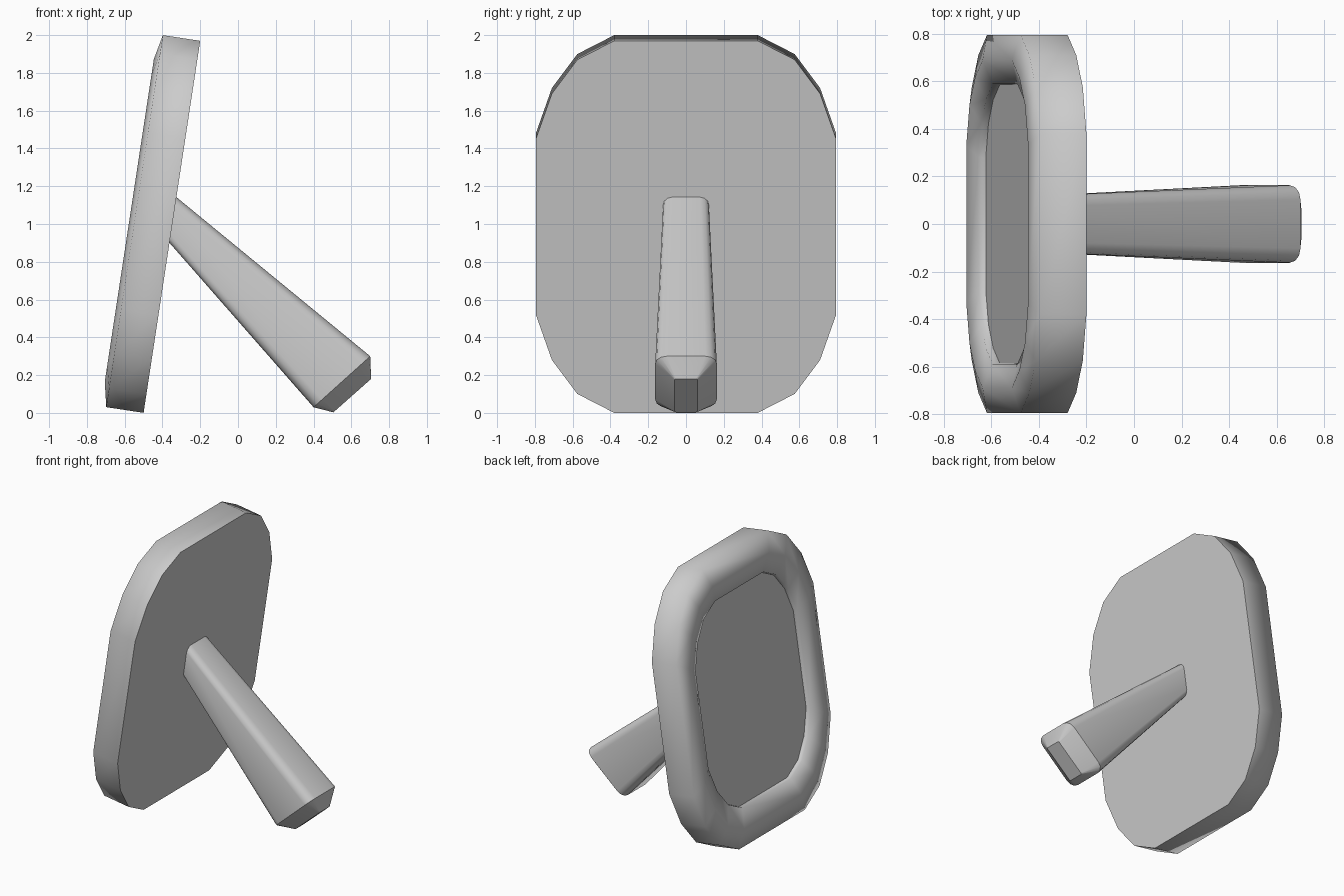
import bpy, bmesh, math
from mathutils import Vector

if "Cube" in bpy.data.objects:
    bpy.data.objects.remove(bpy.data.objects["Cube"])


def loft(name, rings, angle):
    """Skin a list of matching closed rings, cap both ends, smooth by angle."""
    bm = bmesh.new()
    loops = [[bm.verts.new(p) for p in ring] for ring in rings]
    n = len(loops[0])
    for a, b in zip(loops, loops[1:]):
        for i in range(n):
            j = (i + 1) % n
            bm.faces.new((a[i], a[j], b[j], b[i]))
    bm.faces.new(loops[0][::-1])
    bm.faces.new(loops[-1])
    bmesh.ops.recalc_face_normals(bm, faces=bm.faces)
    mesh = bpy.data.meshes.new(name)
    bm.to_mesh(mesh)
    bm.free()
    obj = bpy.data.objects.new(name, mesh)
    bpy.context.collection.objects.link(obj)
    bpy.ops.object.select_all(action='DESELECT')
    obj.select_set(True)
    bpy.context.view_layer.objects.active = obj
    bpy.ops.object.shade_smooth_by_angle(angle=math.radians(angle))
    return obj


# Leaning frame: one outline quarter mirrored, lofted along the tilted normal
tilt = math.radians(8.65)
centre = Vector((-0.35, 0, 0.985))
along = Vector((math.sin(tilt), 0, math.cos(tilt)))
normal = Vector((-math.cos(tilt), 0, math.sin(tilt)))
quarter = [(0.795, 0.47), (0.71, 0.713), (0.575, 0.895), (0.38, 0.996)]
half = quarter + [(-y, v) for y, v in reversed(quarter)]
outline = half + [(-y, -v) for y, v in half]


def frame_ring(scale, depth):
    return [centre + Vector((0, y * scale, 0)) + along * (v * scale) + normal * depth
            for y, v in outline]


# back edge, front edge, rim crest, inner lip, recessed panel
steps = [(1, 0), (1, 0.2), (0.868, 0.228), (0.74, 0.195), (0.736, 0.165)]
loft("picture_frame", [frame_ring(s, d) for s, d in steps], 80)


# Tapered support leg: rounded rectangles between an upper and a lower edge
def leg_ring(top, bottom, half_width, radius):
    a, b = Vector((top[0], 0, top[1])), Vector((bottom[0], 0, bottom[1]))
    h = (a - b).length / 2
    mid, up = (a + b) / 2, (a - b).normalized()
    ring = []
    for q, (sy, sz) in enumerate([(1, 1), (-1, 1), (-1, -1), (1, -1)]):
        for k in range(4):
            t = math.radians(90 * q + 30 * k)
            y = sy * (half_width - radius) + radius * math.cos(t)
            z = sz * (h - radius) + radius * math.sin(t)
            ring.append(mid + Vector((0, y, 0)) + up * z)
    return ring


loft("support_leg", [
    leg_ring((-0.36, 1.17), (-0.38, 0.92), 0.12, 0.045),
    leg_ring((0.70, 0.30), (0.40, 0.03), 0.163, 0.06),
    leg_ring((0.705, 0.18), (0.505, 0.003), 0.06, 0.008),
], 35)
